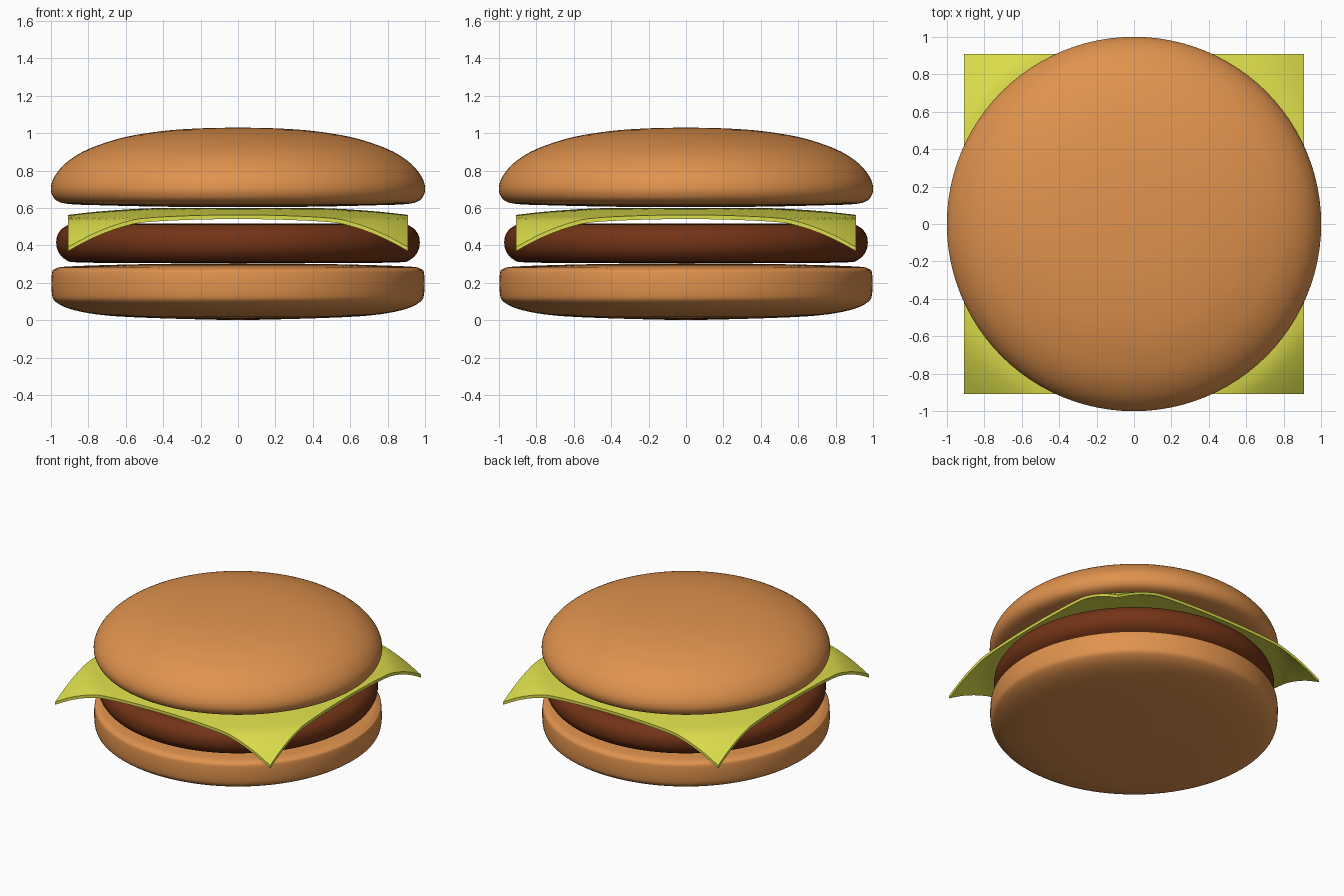
import bpy, bmesh, math
from mathutils import Vector

if "Cube" in bpy.data.objects:
    bpy.data.objects.remove(bpy.data.objects["Cube"])


def material(name, rgb):
    m = bpy.data.materials.new(name)
    m.diffuse_color = (*rgb, 1)
    m.use_nodes = True
    m.node_tree.nodes["Principled BSDF"].inputs["Base Color"].default_value = m.diffuse_color
    return m


def smooth_path(pts, steps=4):
    # Catmull-Rom curve through the profile points
    p = [Vector((x, 0, z)) for x, z in pts]
    out = []
    for i in range(len(p) - 1):
        a, b, c, d = p[max(i - 1, 0)], p[i], p[i + 1], p[min(i + 2, len(p) - 1)]
        for s in range(steps):
            t = s / steps
            out.append(0.5 * (2 * b + (c - a) * t + (2 * a - 5 * b + 4 * c - d) * t**2
                              + (3 * b - a - 3 * c + d) * t**3))
    return out + [p[-1]]


def finish(bm, name, mat):
    bmesh.ops.recalc_face_normals(bm, faces=bm.faces)
    me = bpy.data.meshes.new(name)
    bm.to_mesh(me)
    bm.free()
    me.materials.append(mat)
    ob = bpy.data.objects.new(name, me)
    bpy.context.collection.objects.link(ob)
    bpy.ops.object.select_all(action='DESELECT')
    ob.select_set(True)
    bpy.context.view_layer.objects.active = ob
    bpy.ops.object.shade_smooth_by_angle(angle=math.radians(40))
    return ob


def lathe(name, profile, mat):
    bm = bmesh.new()
    vs = [bm.verts.new(v) for v in smooth_path(profile)]
    edges = [bm.edges.new(pair) for pair in zip(vs, vs[1:])]
    bmesh.ops.spin(bm, geom=vs + edges, cent=(0, 0, 0), axis=(0, 0, 1),
                   angle=2 * math.pi, steps=96)
    bmesh.ops.remove_doubles(bm, verts=bm.verts, dist=1e-4)
    return finish(bm, name, mat)


bun = material("bun", (0.75, 0.29, 0.075))
meat = material("meat", (0.17, 0.034, 0.008))
cheese = material("cheese", (0.72, 0.73, 0.07))

# Buns
lathe("bottom_bun", [(0, 0), (0.4, 0.01), (0.7, 0.025), (0.88, 0.055), (0.97, 0.095),
                     (0.995, 0.14), (0.995, 0.25), (0.975, 0.275), (0.9, 0.288),
                     (0.5, 0.3), (0, 0.305)], bun)
lathe("top_bun", [(0, 0.605), (0.4, 0.607), (0.75, 0.615), (0.9, 0.621), (0.965, 0.637),
                  (0.994, 0.67), (1.0, 0.715), (0.98, 0.77), (0.93, 0.832), (0.85, 0.89),
                  (0.75, 0.935), (0.6, 0.98), (0.4, 1.012), (0.2, 1.026), (0, 1.03)], bun)

# Patty
lathe("patty", [(0, 0.305), (0.5, 0.306), (0.85, 0.309), (0.92, 0.323), (0.96, 0.365),
                (0.972, 0.415), (0.96, 0.465), (0.92, 0.503), (0.85, 0.515),
                (0.5, 0.516), (0, 0.516)], meat)

# Cheese slice: square sheet whose corners droop with distance from the centre
DROOP = smooth_path([(0, 0.6), (0.42, 0.6), (0.7, 0.585), (0.91, 0.563), (1.04, 0.545),
                     (1.09, 0.526), (1.15, 0.492), (1.21, 0.451), (1.3, 0.38)])


def droop(r):
    for a, b in zip(DROOP, DROOP[1:]):
        if r <= b.x:
            return a.z + (b.z - a.z) * (r - a.x) / (b.x - a.x)
    return DROOP[-1].z


bm = bmesh.new()
bmesh.ops.create_grid(bm, x_segments=48, y_segments=48, size=0.91)
for v in bm.verts:
    v.co.z = droop(v.co.xy.length)
top = bm.faces[:]
low = bmesh.ops.extrude_face_region(bm, geom=top, use_keep_orig=True)["geom"]
for v in low:
    if isinstance(v, bmesh.types.BMVert):
        v.co.z -= 0.022
finish(bm, "cheese_slice", cheese)
